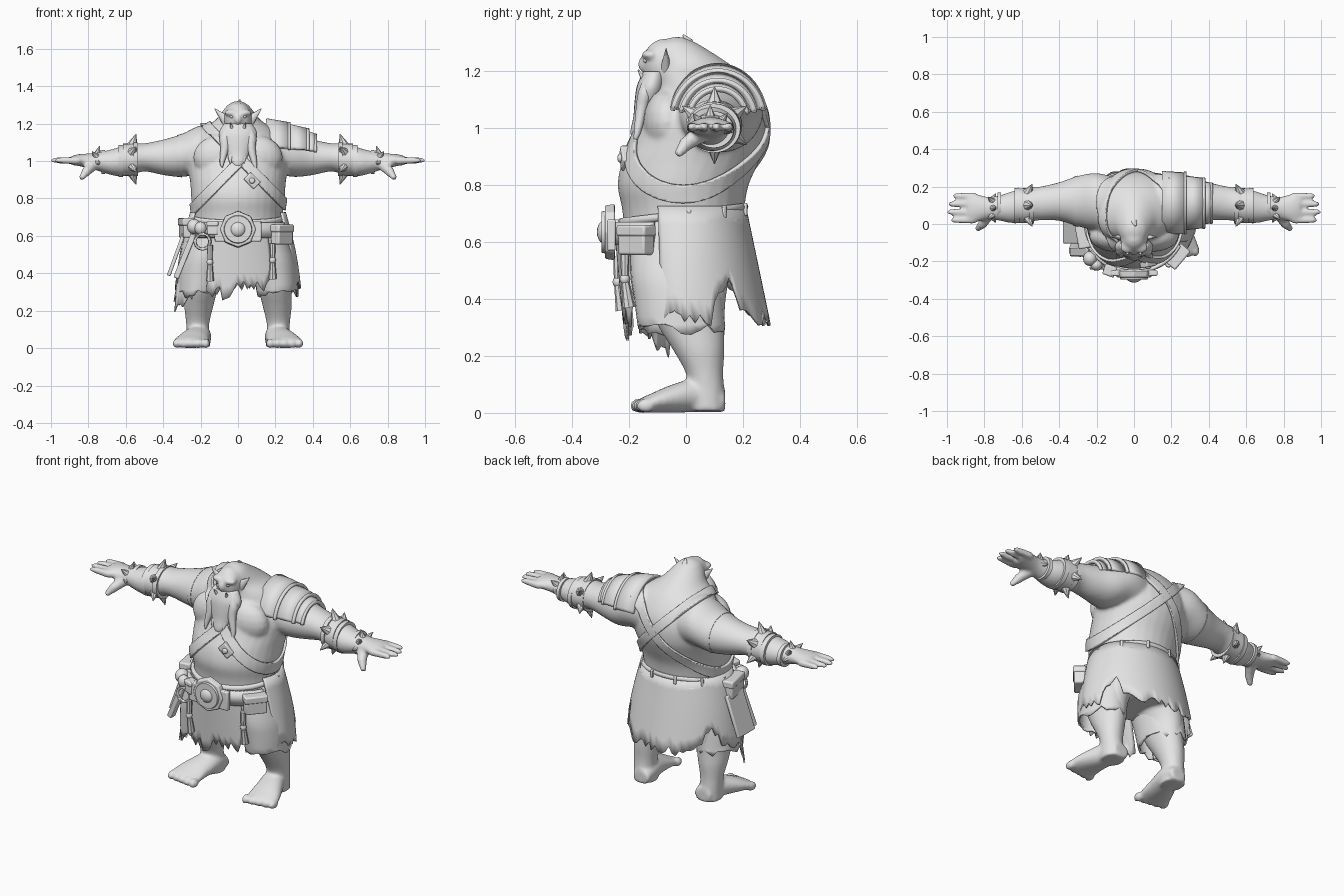
import bpy, bmesh, math, random
from mathutils import Vector, Matrix

if "Cube" in bpy.data.objects:
    bpy.data.objects.remove(bpy.data.objects["Cube"])

random.seed(4)
GREY = bpy.data.materials.new("stone_grey")
GREY.diffuse_color = (0.78, 0.78, 0.78, 1)
GREY.use_nodes = True
GREY.node_tree.nodes["Principled BSDF"].inputs["Base Color"].default_value = GREY.diffuse_color
AXES = {'z': lambda p, a, b: (a, b, p), 'x': lambda p, a, b: (p, a, b), 'y': lambda p, a, b: (a, p, b)}


def finish(name, bm, angle=40, thick=0, bevel=0, offset=0):
    bmesh.ops.recalc_face_normals(bm, faces=bm.faces)
    me = bpy.data.meshes.new(name)
    bm.to_mesh(me)
    bm.free()
    ob = bpy.data.objects.new(name, me)
    bpy.context.collection.objects.link(ob)
    me.materials.append(GREY)
    if thick:
        m = ob.modifiers.new("thickness", 'SOLIDIFY')
        m.thickness, m.offset = thick, offset
    if bevel:
        m = ob.modifiers.new("bevel", 'BEVEL')
        m.width, m.segments = bevel, 2
    for o in bpy.context.selected_objects:
        o.select_set(False)
    ob.select_set(True)
    bpy.context.view_layer.objects.active = ob
    bpy.ops.object.shade_smooth_by_angle(angle=math.radians(angle))
    return ob


def spline(rows, k):
    """Smooth resampling of cross-section rows."""
    out = []
    for i in range(len(rows) - 1):
        p = [Vector(rows[max(0, min(len(rows) - 1, i + d))]) for d in (-1, 0, 1, 2)]
        for s in range(k):
            t = s / k
            out.append(p[1] + (p[2] - p[0]) * t / 2 + (2 * p[0] - 5 * p[1] + 4 * p[2] - p[3]) * t * t / 2
                       + (3 * p[1] - p[0] - 3 * p[2] + p[3]) * t ** 3 / 2)
    return out + [Vector(rows[-1])]


def loft(bm, rows, axis='z', sx=1, n=32, k=4, a0=0, a1=360, ragged=0):
    """Skin ellipses (position, centre a, centre b, radius a, radius b)."""
    full = a1 - a0 >= 360
    cols = n if full else n + 1
    rings = []
    pts = [Vector(r) for r in rows] if k == 1 else spline([Vector(r) for r in rows], k)
    for p, ca, cb, ra, rb in pts:
        ring = []
        for j in range(cols):
            t = math.radians(a0 + (a1 - a0) * j / n)
            v = Vector(AXES[axis](p, ca + ra * math.cos(t), cb + rb * math.sin(t)))
            ring.append(bm.verts.new((v.x * sx, v.y, v.z)))
        rings.append(ring)
    for v in rings[-1]:
        v.co.z += random.uniform(-1, 1) * ragged
    for r, s in zip(rings, rings[1:]):
        for j in range(n):
            q = (j + 1) % cols
            bm.faces.new((r[j], r[q], s[q], s[j]))
    if full and not ragged:
        bm.faces.new(rings[0])
        bm.faces.new(rings[-1])


def ball(bm, c, r, u=20):
    bmesh.ops.create_uvsphere(bm, u_segments=u, v_segments=u // 2, radius=1,
                              matrix=Matrix.Translation(c) @ Matrix.Diagonal((*r, 1)))


def rod(bm, p, q, r1, r2, n=10):
    p, q = Vector(p), Vector(q)
    m = Matrix.Translation((p + q) / 2) @ (q - p).to_track_quat('Z', 'Y').to_matrix().to_4x4()
    bmesh.ops.create_cone(bm, cap_ends=True, segments=n, radius1=r1, radius2=r2, depth=(q - p).length, matrix=m)


def box(bm, c, size, turn=0, tilt=0):
    m = (Matrix.Translation(c) @ Matrix.Rotation(math.radians(turn), 4, 'Z')
         @ Matrix.Rotation(math.radians(tilt), 4, 'Y') @ Matrix.Diagonal((*size, 1)))
    bmesh.ops.create_cube(bm, size=1, matrix=m)


# Body: overlapping volumes fused into one skin
bm = bmesh.new()
loft(bm, [(.45, 0, 0, .2, .15), (.62, 0, -.01, .235, .2), (.72, 0, -.01, .24, .215), (.8, 0, -.01, .25, .23),
          (.88, 0, .015, .255, .24), (.95, 0, .045, .265, .235), (1.03, 0, .065, .27, .217), (1.1, 0, .075, .24, .187),
          (1.17, 0, .06, .19, .155), (1.22, 0, .03, .12, .13), (1.27, 0, -.015, .08, .1),
          (1.3, 0, -.03, .055, .065), (1.32, 0, -.03, .02, .02)])
ball(bm, (0, -.075, 1.225), (.075, .078, .09))
ball(bm, (0, -.145, 1.225), (.022, .026, .03))
for s in (-1, 1):
    ball(bm, (s * .09, -.065, 1.02), (.15, .085, .12))
    ball(bm, (s * .035, -.125, 1.258), (.04, .032, .018))
    loft(bm, [(.1, .11, 1.05, .14, .13), (.2, .12, 1.06, .152, .13), (.3, .122, 1.03, .135, .115),
              (.4, .12, 1.02, .103, .095), (.5, .11, 1.02, .09, .075), (.57, .1, 1.01, .09, .085),
              (.65, .09, .995, .085, .075), (.72, .085, .995, .067, .057), (.78, .085, 1, .06, .042),
              (.85, .085, 1.005, .076, .032), (.89, .086, 1.003, .074, .024)], 'x', s)
    loft(bm, [(.006, .21, .07, .065, .07), (.08, .215, .07, .06, .065), (.14, .215, .065, .063, .066),
              (.22, .21, .045, .077, .09), (.3, .2, .02, .087, .115), (.4, .19, 0, .1, .14),
              (.52, .15, 0, .11, .16)], 'z', s)
    loft(bm, [(.138, .2, .042, .05, .04), (.05, .207, .062, .065, .06), (-.05, .235, .05, .083, .049),
              (-.12, .25, .035, .095, .034), (-.155, .25, .027, .09, .027)], 'y', s)
    for i in range(5):
        ball(bm, (s * (.172 + .039 * i), -.165 + .006 * i, .025), (.023, .034, .026), 14)
    for i, tip in enumerate((.98, 1.0, .995, .97)):
        y = .021 + .043 * i
        rod(bm, (s * .85, y, 1.003), (s * (tip - .02), y, 1.004), .021, .016)
        ball(bm, (s * (tip - .02), y, 1.004), (.022, .016, .014), 12)
    rod(bm, (s * .77, .06, .985), (s * .81, 0, .945), .034, .026)
    rod(bm, (s * .81, 0, .945), (s * .84, -.03, .905), .026, .015)
    ball(bm, (s * .81, 0, .945), (.027, .027, .027), 12)
body = finish("body", bm, 60)
m = body.modifiers.new("fuse", 'REMESH')
m.mode, m.voxel_size, m.use_smooth_shade = 'VOXEL', .0095, True
m = body.modifiers.new("relax", 'SMOOTH')
m.factor, m.iterations = .5, 6
skin = bpy.data.meshes.new_from_object(body.evaluated_get(bpy.context.evaluated_depsgraph_get()))

# Crossed straps sliced from the body surface
for name, s, top in (("main_strap", 1, 1.02), ("second_strap", -1, .985)):
    bm = bmesh.new()
    bm.from_mesh(skin)
    nrm = Vector((s * .715, 0, .7))
    for sign in (-1, 1):
        bmesh.ops.bisect_plane(bm, geom=bm.verts[:] + bm.edges[:] + bm.faces[:],
                               plane_co=Vector((0, 0, top)) + nrm * sign * .025, plane_no=nrm * sign, clear_outer=True)
    if s < 0:
        hidden = [f for f in bm.faces if f.calc_center_median().y < .03 and f.calc_center_median().x > .03]
        bmesh.ops.delete(bm, geom=hidden, context='FACES')
    finish(name, bm, 50, .014, 0, 1)
bm = bmesh.new()
box(bm, (.075, -.212, .895), (.075, .035, .055), 10, 45)
rod(bm, (.075, -.22, .895), (.075, -.24, .895), .018, .014, 12)
finish("strap_buckle", bm, bevel=.006)

# Head details
bm = bmesh.new()
for s in (-1, 1):
    b = bmesh.new()
    rod(b, (0, 0, 0), (0, 0, .1), .04, .002, 12)
    b.transform(Matrix.Translation((s * .055, -.07, 1.21)) @ Matrix.Rotation(s * math.radians(45), 4, 'Y')
                @ Matrix.Diagonal((.8, .5, 1, 1)))
    tmp = bpy.data.meshes.new("ear_part")
    b.to_mesh(tmp)
    b.free()
    bm.from_mesh(tmp)
finish("ears", bm, 60)
bm = bmesh.new()
for s in (-1, 1):
    ball(bm, (s * .033, -.14, 1.238), (.012, .01, .009), 12)
    rod(bm, (s * .032, -.15, 1.175), (s * .04, -.168, 1.205), .01, .002)
rod(bm, (0, .01, 1.3), (.01, -.01, 1.328), .018, .003)
finish("eyes_tusks_and_tuft", bm)

# Beard: full centre with tapering locks
bm = bmesh.new()
loft(bm, [(1.2, 0, -.11, .075, .04), (1.15, 0, -.122, .102, .05), (1.1, 0, -.13, .09, .05),
          (1.04, 0, -.15, .06, .035), (.99, 0, -.175, .032, .02), (.965, 0, -.182, .01, .008)], n=24)
for x, tx, z0, z1 in ((-.07, -.085, 1.19, .965), (.07, .09, 1.19, .95), (-.03, -.04, 1.16, .985),
                      (.03, .03, 1.16, .98)):
    loft(bm, [(z0, x * .8, -.13, .012, .012), (z0 - .06, x, -.142, .028, .026), (z0 - .12, x, -.155, .024, .022),
              (z1 + .03, tx, -.172, .013, .012), (z1, tx, -.182, .003, .003)], n=10, k=3)
finish("beard", bm, 60)

# Bracers with spikes, wrist wraps, arm bands
for s, side in ((-1, "right"), (1, "left")):
    bm = bmesh.new()
    for a, b, r, cz in ((.535, .56, .098, 1.01), (.56, .615, .093, 1.007), (.615, .64, .094, 1.0), (.71, .73, .07, .995)):
        loft(bm, [(a, .1, cz, r, r * .92), (b, .097, cz, r, r * .92)], 'x', s, k=1)
    for i in range(6):
        t = math.radians(90 + i * 60)
        c, z = math.cos(t), math.sin(t)
        rod(bm, (s * .565, .1 + .08 * c, 1.01 + .075 * z), (s * .545, .1 + .13 * c, 1.01 + .135 * z), .028, .002, 8)
    for i in range(5):
        t = math.radians(-10 + i * 50)
        c, z = math.cos(t), math.sin(t)
        rod(bm, (s * .755, .085 + .045 * c, 1 + .03 * z), (s * (.78 if i % 2 else .74), .085 + .078 * c, 1 + .08 * z), .022, .002, 8)
    finish(side + "_bracer", bm)
    if s < 0:
        bm = bmesh.new()
        loft(bm, [(.3, .122, 1.03, .137, .117), (.325, .121, 1.027, .13, .111)], 'x', s, k=1)
        finish("right_arm_band", bm)

# Layered shoulder guard
for i, (x0, x1, r0, r1) in enumerate(((.15, .28, .195, .173), (.27, .38, .165, .14), (.37, .42, .128, .11))):
    bm = bmesh.new()
    loft(bm, [(x0, .112, 1.025, r0 * .86, r0), (x1, .112, 1.025, r1 * .92, r1)], 'x', k=1, a0=14, a1=166)
    finish("shoulder_plate_%d" % (i + 1), bm, 40, .018)
    bm = bmesh.new()
    loft(bm, [(x1 - .014, .112, 1.025, r1 * .92 + .004, r1 + .004), (x1, .112, 1.025, r1 * .92 + .004, r1 + .004)],
         'x', k=1, a0=12, a1=168)
    finish("shoulder_trim_%d" % (i + 1), bm, 40, .016)

# Trousers, ragged kilt and cloth strips
bm = bmesh.new()
for s in (-1, 1):
    loft(bm, [(.68, .11, 0, .12, .19), (.5, .178, -.03, .115, .16), (.4, .2, -.025, .112, .152),
              (.29, .212, -.015, .106, .148)], 'z', s, n=28, ragged=.025)
finish("trousers", bm, 60, .01)


def cloth(name, a0, a1, n, y_top, hem, top=.725):
    bm = bmesh.new()
    grid = []
    for j in range(n + 1):
        a = a0 + (a1 - a0) * j / n
        t, zb = math.radians(a), hem(a, j)
        col = []
        for i in range(7):
            z = top + (zb - top) * i / 6
            f = (.73 - z) / .43
            back = y_top + (.09 if math.sin(t) > 0 else -.04) * f
            wide = .25 + .085 * f + .012 * math.sin(math.pi * min(f, 1))
            col.append(bm.verts.new((wide * math.cos(t), -.01 + back * math.sin(t), z)))
        grid.append(col)
    for c, d in zip(grid, grid[1:]):
        for i in range(6):
            bm.faces.new((c[i], d[i], d[i + 1], c[i + 1]))
    return finish(name, bm, 50, .01)


def kilt_hem(a, j):
    notch = max(0, 1 - abs(abs(a - 90) - 56) / 14) * .15
    return .335 + notch + random.uniform(-.03, .03)


cloth("kilt", -24, 204, 64, .215, kilt_hem)
cloth("front_flap", 240, 304, 20, .245, lambda a, j: .32 + (a - 270) * .0015 + random.uniform(-.055, .045), .66)
cloth("torn_strip", 190, 224, 12, .215, lambda a, j: .19 + abs(a - 205) * .005 + random.uniform(-.04, .04), .66)


def sag(y):
    return .722 + .12 * (y - .2)


bm = bmesh.new()
loft(bm, [(-.014, 0, -.01, .246, .222), (0, 0, -.01, .256, .229), (.014, 0, -.01, .246, .222)], k=2, n=40)
for v in bm.verts:
    v.co.z += sag(v.co.y)
finish("kilt_roll", bm, 60)
bm = bmesh.new()
for i in range(6):
    t = math.radians(5 + i * 34)
    y = -.01 + .228 * math.sin(t)
    box(bm, (.256 * math.cos(t), y, sag(y) - .008), (.014, .016, .045), math.degrees(t))
finish("kilt_loops", bm, bevel=.004)

# Belt, buckle and hanging gear
bm = bmesh.new()
loft(bm, [(.59, 0, -.01, .275, .245), (.67, 0, -.01, .265, .245)], k=1, a0=195, a1=335)
finish("belt", bm, 40, .02)
bm = bmesh.new()
box(bm, (0, -.262, .625), (.25, .03, .11))
rod(bm, (0, -.25, .635), (0, -.285, .635), .1, .095, 8)
finish("buckle_plate", bm, 30, bevel=.006)
bm = bmesh.new()
loft(bm, [(-.275, 0, .635, .078, .078), (-.296, 0, .635, .072, .072)], 'y', k=1)
ball(bm, (0, -.285, .635), (.042, .028, .042))
finish("buckle_boss", bm)
bm = bmesh.new()
for x, y, z, w, d, h, turn in ((.235, -.175, .605, .12, .06, .1, 50), (-.275, -.05, .64, .15, .06, .1, -80),
                               (-.13, -.25, .64, .06, .05, .07, -20)):
    box(bm, (x, y, z), (w, d, h), turn)
    box(bm, (x, y, z + h * .35), (w * 1.08, d * 1.15, h * .4), turn)
finish("pouches", bm, 30, bevel=.008)
bm = bmesh.new()
for x, y, z in ((.185, -.215, .56), (-.15, -.24, .55)):
    rod(bm, (x, y, z), (x, y, z - .09), .016, .013, 8)
    ball(bm, (x, y, z - .09), (.018, .018, .02), 12)
    rod(bm, (x, y, z - .09), (x, y + .015, z - .19), .013, .022, 8)
ball(bm, (-.235, -.185, .65), (.038, .04, .04), 16)
ball(bm, (-.2, -.22, .64), (.032, .03, .036), 16)
finish("tassels_and_trinkets", bm)
bm = bmesh.new()
for i in range(24):
    t0, t1 = math.tau * i / 24, math.tau * (i + 1) / 24
    rod(bm, (-.19 + .04 * math.cos(t0), -.235, .57 + .04 * math.sin(t0)),
        (-.19 + .04 * math.cos(t1), -.235, .57 + .04 * math.sin(t1)), .009, .009, 6)
finish("hanging_ring", bm, 60)
bm = bmesh.new()
box(bm, (-.33, -.03, .5), (.02, .15, .24), 0, 20)
box(bm, (-.285, -.15, .49), (.03, .045, .25), 0, 22)
rod(bm, (-.235, -.15, .6), (-.21, -.15, .67), .016, .02, 8)
finish("sheaths", bm, 30, bevel=.006)
